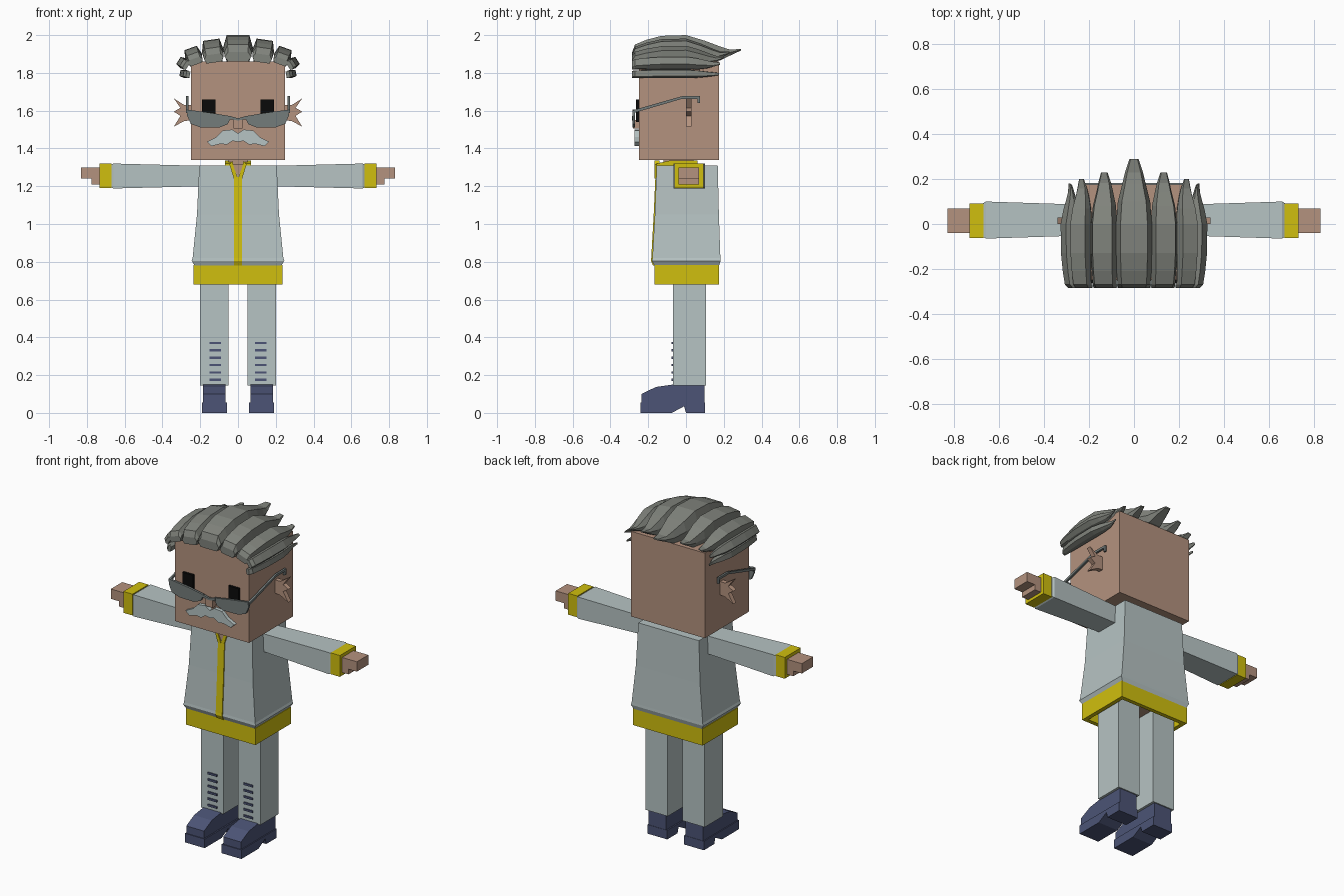
import bpy, bmesh
from math import sin, cos, radians
from mathutils import Vector

cube = bpy.data.objects.get("Cube")
if cube:
    bpy.data.objects.remove(cube, do_unlink=True)


def material(name, code):
    def linear(h):
        c = int(h, 16) / 255
        return c / 12.92 if c < 0.04 else ((c + 0.055) / 1.055) ** 2.4
    col = tuple(linear(code[i:i + 2]) for i in (0, 2, 4)) + (1,)
    m = bpy.data.materials.new(name)
    m.diffuse_color = col
    m.use_nodes = True
    m.node_tree.nodes["Principled BSDF"].inputs["Base Color"].default_value = col
    return m


skin = material("skin", "b4927e")
cloth = material("pale cloth", "b6c3c3")
yellow = material("yellow trim", "d0bf0e")
navy = material("navy", "4c5476")
hair_grey = material("hair grey", "80837c")
lens_grey = material("lens grey", "747c7b")
black = material("black", "0a0a0a")


def loft(name, rings, mat, mirror=False, cyclic=False):
    """Bridge rings of equal point count; mirror makes a left and right copy."""
    sides = (("left_", 1), ("right_", -1)) if mirror else (("", 1),)
    for prefix, s in sides:
        bm = bmesh.new()
        loops = [[bm.verts.new((s * p[0], p[1], p[2])) for p in ring] for ring in rings]
        n = len(loops[0])
        pairs = list(zip(loops, loops[1:]))
        if cyclic:
            pairs.append((loops[-1], loops[0]))
        else:
            bm.faces.new(loops[0])
            bm.faces.new(loops[-1])
        for a, b in pairs:
            for i in range(n):
                j = (i + 1) % n
                bm.faces.new((a[i], a[j], b[j], b[i]))
        bmesh.ops.recalc_face_normals(bm, faces=bm.faces)
        me = bpy.data.meshes.new(prefix + name)
        bm.to_mesh(me)
        bm.free()
        me.materials.append(mat)
        bpy.context.collection.objects.link(bpy.data.objects.new(prefix + name, me))


def rect_z(x0, x1, y0, y1, z):
    return [(x0, y0, z), (x1, y0, z), (x1, y1, z), (x0, y1, z)]


def rect_x(y0, y1, z0, z1, x):
    return [(x, y0, z0), (x, y1, z0), (x, y1, z1), (x, y0, z1)]


def box(name, x, y, z, mat, mirror=False):
    loft(name, [rect_z(*x, *y, h) for h in z], mat, mirror)


def plate_front(name, pts, y, mat, mirror=False):
    """Outline in x, z extruded along y."""
    loft(name, [[(px, d, pz) for px, pz in pts] for d in y], mat, mirror)


def plate_side(name, pts, x, mat, mirror=False):
    """Outline in y, z extruded along x."""
    loft(name, [[(d, py, pz) for py, pz in pts] for d in x], mat, mirror)


def flipped(half):
    """Close a half outline by reflecting it across x = 0."""
    return half + [(-x, z) for x, z in reversed(half) if x]


# Head and ears
box("head", (-.25, .25), (-.25, .175), (1.34, 1.86), skin)
plate_front("ear", [(.24, 1.63), (.285, 1.63), (.34, 1.665), (.305, 1.615), (.34, 1.595),
                    (.305, 1.572), (.34, 1.515), (.285, 1.545), (.24, 1.55)],
            (0, .028), skin, True)

# Face
box("eye", (.12, .19), (-.265, -.245), (1.54, 1.66), black, True)
box("nose", (-.025, .025), (-.28, -.245), (1.505, 1.55), skin)
plate_front("moustache", flipped([(0, 1.48), (.03, 1.5), (.08, 1.495), (.115, 1.46), (.165, 1.435),
                                  (.14, 1.412), (.09, 1.425), (.06, 1.42), (.03, 1.44), (0, 1.435)]),
            (-.272, -.245), cloth)

# Spectacles
plate_front("lens", [(.035, 1.57), (.14, 1.588), (.265, 1.605), (.27, 1.575), (.25, 1.53),
                     (.2, 1.512), (.1, 1.51), (.055, 1.528)], (-.283, -.27), lens_grey, True)
plate_front("bridge", flipped([(0, 1.56), (.045, 1.572), (.045, 1.555), (0, 1.548)]),
            (-.285, -.272), lens_grey)
plate_side("temple", [(-.28, 1.603), (-.02, 1.677), (.075, 1.677), (.075, 1.64), (.062, 1.64),
                      (.062, 1.663), (-.02, 1.663), (-.28, 1.587)], (.262, .274), lens_grey, True)

# Hair strands: position along length, underside, top, width factor
PROFILE = [(-.285, 0, .05, .88), (-.27, 0, .09, .92), (-.21, 0, .115, .97), (-.13, 0, .136, 1),
           (0, 0, .14, 1), (.1, 0, .11, .9), (.18, .005, .08, .65), (.23, .03, .064, .5),
           (.29, .058, .066, .25)]


def strand(name, x, z, width, swell, end, roll, mirror=True):
    across = Vector((cos(radians(roll)), 0, -sin(radians(roll))))
    out = Vector((sin(radians(roll)), 0, cos(radians(roll))))
    rings = []
    for y, low, high, f in PROFILE:
        base = Vector((x, y if y < 0 else y * end / .29, z))
        w, mid = width * f, (low + high) / 2
        section = [(-.75 * w, low), (-w, mid), (-.75 * w, high),
                   (.75 * w, high), (w, mid), (.75 * w, low)]
        rings.append([base + across * u + out * (v * swell) for u, v in section])
    loft(name, rings, hair_grey, mirror)


strand("hair_middle", 0, 1.86, .08, 1, .29, 0, False)
strand("hair_inner", .125, 1.855, .058, .87, .23, 8)
strand("hair_outer", .22, 1.845, .046, .66, .2, 20)
strand("hair_side_upper", .265, 1.835, .03, .42, .18, 58)
strand("hair_side_lower", .255, 1.79, .022, .38, .175, 80)

# Jacket: half width, front, back, height
JACKET = [(.23, -.168, .175, .78), (.245, -.18, .183, .805), (.24, -.178, .182, .82),
          (.217, -.165, .174, 1.05), (.205, -.155, .168, 1.31)]
loft("jacket", [rect_z(-w, w, f, b, z) for w, f, b, z in JACKET], cloth)

# Zip, neck opening and collar
plate_side("zip", [(f - .006, z) for w, f, b, z in JACKET[:4]]
           + [(-.162, 1.25), (-.14, 1.25), (-.14, .78)], (-.022, .022), yellow)
plate_front("neck_opening", [(0, 1.25), (.035, 1.315), (-.035, 1.315)], (-.16, -.14), skin)
plate_front("lapel", [(0, 1.24), (.022, 1.24), (.045, 1.315), (.03, 1.335), (.022, 1.3)],
            (-.166, -.14), yellow, True)
box("neck", (-.05, .05), (-.12, .04), (1.28, 1.345), skin)
plate_side("collar_side", [(-.155, 1.3), (-.155, 1.32), (-.09, 1.335), (.06, 1.335), (.06, 1.3)],
           (.03, .07), yellow, True)
box("collar_back", (-.07, .07), (.035, .06), (1.3, 1.335), yellow)

# Hollow hem band with the hips inside
outer, inner = (-.235, .235, -.167, .175), (-.21, .21, -.142, .15)
loft("hem_band", [rect_z(*outer, .68), rect_z(*outer, .782),
                  rect_z(*inner, .782), rect_z(*inner, .68)], yellow, cyclic=True)
box("hips", (-.2, .2), (-.13, .14), (.73, .79), skin)

# Arms, cuffs and hands
loft("sleeve", [rect_x(-.05, .085, 1.2, 1.308, .19), rect_x(-.065, .1, 1.188, 1.32, .66),
                rect_x(-.058, .093, 1.195, 1.313, .672)], cloth, True)
loft("cuff", [rect_x(-.062, .092, 1.19, 1.32, x) for x in (.67, .732)], yellow, True)
loft("fingers", [rect_x(-.04, .07, 1.24, 1.3, x) for x in (.72, .832)], skin, True)
loft("palm", [rect_x(-.04, .07, 1.208, 1.25, x) for x in (.72, .775)], skin, True)

# Trousers with lace bars
box("leg", (.05, .2), (-.07, .105), (.145, .78), cloth, True)
for i in range(6):
    z = .175 + .039 * i
    box("lace_bar_%d" % (i + 1), (.09, .152), (-.077, -.065), (z - .006, z + .006), navy, True)

# Boots: upper with a heel notch, and a slightly wider sole
plate_side("boot", [(-.235, .05), (-.235, .1), (-.16, .137), (-.07, .15), (.098, .15), (.098, .05)],
           (.065, .185), navy, True)
plate_side("sole", [(-.24, 0), (-.24, .055), (.1, .055), (.1, 0), (0, 0), (-.01, .035), (-.075, 0)],
           (.057, .191), navy, True)
